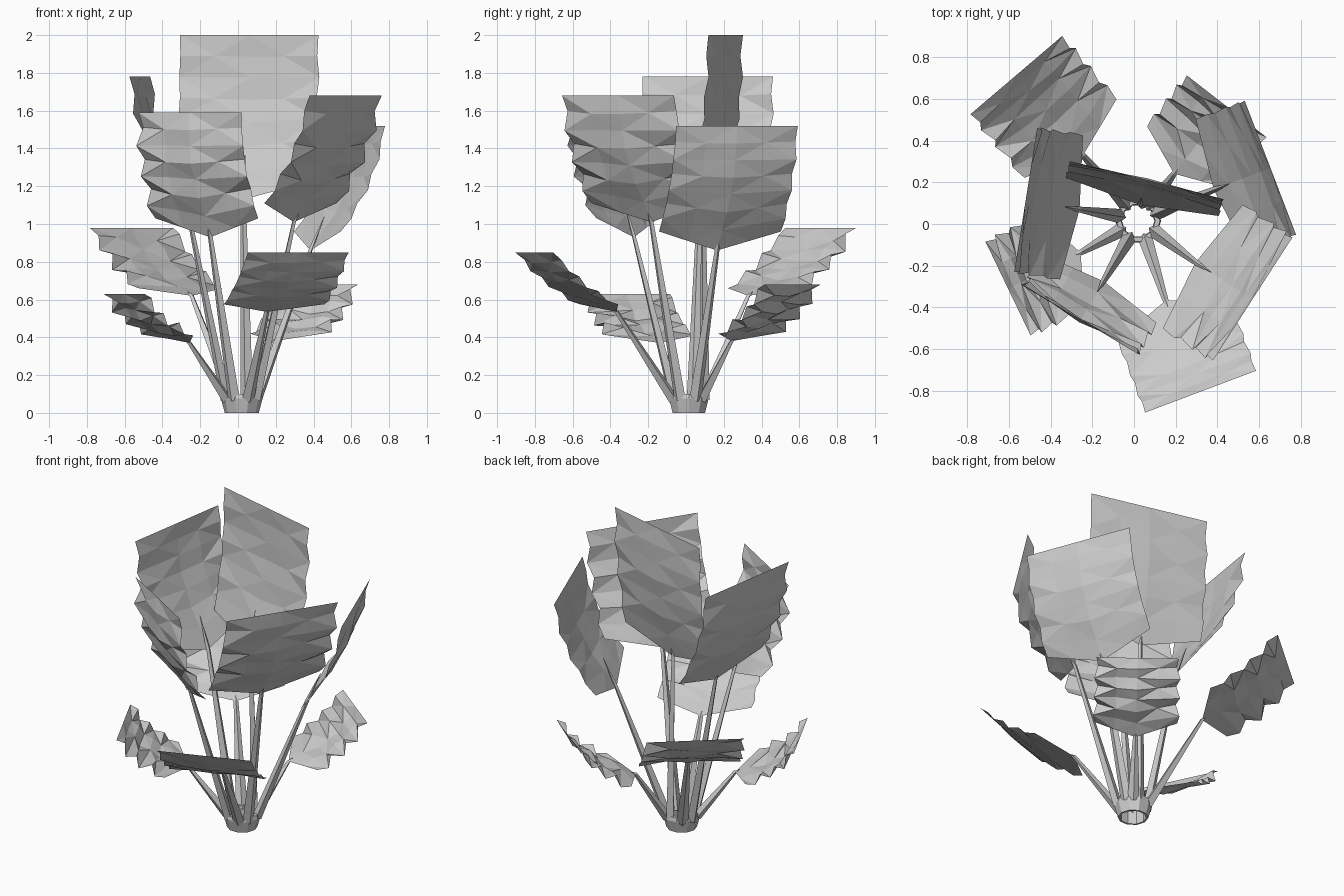
import bpy, bmesh, math, random
from mathutils import Vector as V

if "Cube" in bpy.data.objects:
    bpy.data.objects.remove(bpy.data.objects["Cube"])

random.seed(4)
grey = bpy.data.materials.new("plain grey")
grey.diffuse_color = (0.6, 0.6, 0.6, 1)
grey.use_nodes = True
grey.node_tree.nodes["Principled BSDF"].inputs["Base Color"].default_value = grey.diffuse_color
CENTRE = V((0.02, 0.015, 0))


def finish(name, bm):
    mesh = bpy.data.meshes.new(name)
    bm.to_mesh(mesh)
    bm.free()
    mesh.materials.append(grey)
    bpy.context.collection.objects.link(bpy.data.objects.new(name, mesh))


def loft(bm, rings, closed=False):
    """Skin a list of equal rings of points."""
    rows = [[bm.verts.new(p) for p in r] for r in rings]
    n = len(rows[0])
    pairs = list(zip(rows, rows[1:])) + ([(rows[-1], rows[0])] if closed else [])
    for a, b in pairs:
        for i in range(n):
            j = (i + 1) % n
            bm.faces.new((a[i], a[j], b[j], b[i]))
    bmesh.ops.recalc_face_normals(bm, faces=bm.faces)


def base_collar():
    # hollow collar that holds the stems
    profile = [(0.09, 0), (0.11, 0.075), (0.105, 0.1), (0.082, 0.1), (0.078, 0)]
    bm = bmesh.new()
    loft(bm, [[CENTRE + V((r * math.cos(i * math.tau / 10), r * math.sin(i * math.tau / 10), z))
               for i in range(10)] for r, z in profile], closed=True)
    finish("base_collar", bm)


def stem(name, throat, tip):
    # four-sided tapering stalk, from collar to leaf base to a point on the leaf
    out = V((throat.x, throat.y, 0)).normalized()
    start = CENTRE + out * 0.088 + V((0, 0, 0.07))
    path = [(start, 0.035), (start.lerp(throat, 0.4), 0.027),
            (throat, 0.014), (tip, 0.002)]
    side = V((-out.y, out.x, 0))
    across = side.cross((throat - start).normalized())
    bm = bmesh.new()
    loft(bm, [[p + side * r, p + across * r * 0.8, p - side * r, p - across * r * 0.8]
              for p, r in path])
    finish(name, bm)


def leaf(name, outer, inner, throat, size, ruffle, bow):
    # creased sheet between the outer and inner edges, pointed at the throat
    cols, rows = 4, 7
    along = outer - inner
    width = V((along.y, -along.x, 0)).normalized()
    n = width.cross(along).normalized()
    if n.dot(V((inner.x, inner.y, 0))) < 0:
        n = -n
    bm = bmesh.new()
    grid = []
    for r in range(rows + 1):
        v = r / rows
        line = []
        for c in range(cols + 1):
            u = c / cols
            s = 1 - abs(2 * u - 1)
            p = inner + along * v + width * size * (u - 0.5)
            p += (throat - inner) * s * (1 - v) ** 3
            p += n * (bow * math.sin(math.pi * v) + 0.08 * s * (1 - v) * v)
            if 0 < r < rows:
                edge = 1 if c in (0, cols) else 0.35
                wave = (1 if (r + c // 2) % 2 else -1) * ruffle * edge
                p += n * (wave + random.uniform(-0.3, 0.3) * ruffle)
                if c in (0, cols):
                    p += width * (wave * 0.5 * (1 if c else -1))
            line.append(bm.verts.new(p))
        grid.append(line)
    for r in range(rows):
        for c in range(cols):
            a, b = grid[r][c], grid[r][c + 1]
            d, e = grid[r + 1][c], grid[r + 1][c + 1]
            if (r + c) % 2:
                tris = ((a, b, e), (a, e, d))
            else:
                tris = ((a, b, d), (b, e, d))
            for t in tris:
                bm.faces.new(t)
    bm.normal_update()
    if sum(f.normal.dot(n) for f in bm.faces) > 0:
        bmesh.ops.reverse_faces(bm, faces=bm.faces)
    finish(name, bm)


base_collar()

# name: middle of outer edge, middle of inner edge, width, ruffle
LEAVES = {
    "back_tall": ((0.06, 0.21, 2.0), (0.04, 0.13, 1.23), 0.755, 0.008),
    "left_tall": ((-0.52, 0.115, 1.78), (-0.30, 0.08, 1.15), 0.7, 0.012),
    "front_left_tall": ((-0.255, -0.46, 1.59), (-0.165, -0.31, 1.03), 0.635, 0.022),
    "front_right_tall": ((0.57, -0.36, 1.68), (0.33, -0.205, 1.11), 0.705, 0.018),
    "right_tall": ((0.655, 0.27, 1.52), (0.42, 0.18, 0.96), 0.69, 0.008),
    "back_left_low": ((-0.565, 0.715, 0.98), (-0.305, 0.41, 0.66), 0.58, 0.022),
    "front_low": ((0.32, -0.805, 0.85), (0.19, -0.46, 0.575), 0.57, 0.01),
    "back_right_low": ((0.445, 0.565, 0.68), (0.255, 0.32, 0.42), 0.485, 0.022),
    "left_low": ((-0.605, -0.31, 0.63), (-0.345, -0.185, 0.41), 0.5, 0.022),
}
for name, (outer, inner, size, ruffle) in LEAVES.items():
    outer, inner = V(outer), V(inner)
    tall = name.endswith("tall")
    pull, drop, reach, bow = (0.04, 0.1, 0.27, 0.045) if tall else (0.1, 0.04, 0.06, 0.025)
    if name == "back_tall":
        bow = 0.02
    throat = inner - V((inner.x, inner.y, 0)).normalized() * pull - V((0, 0, drop))
    leaf(name + "_leaf", outer, inner, throat, size, ruffle, bow)
    stem(name + "_stem", throat, throat.lerp(outer, reach))
